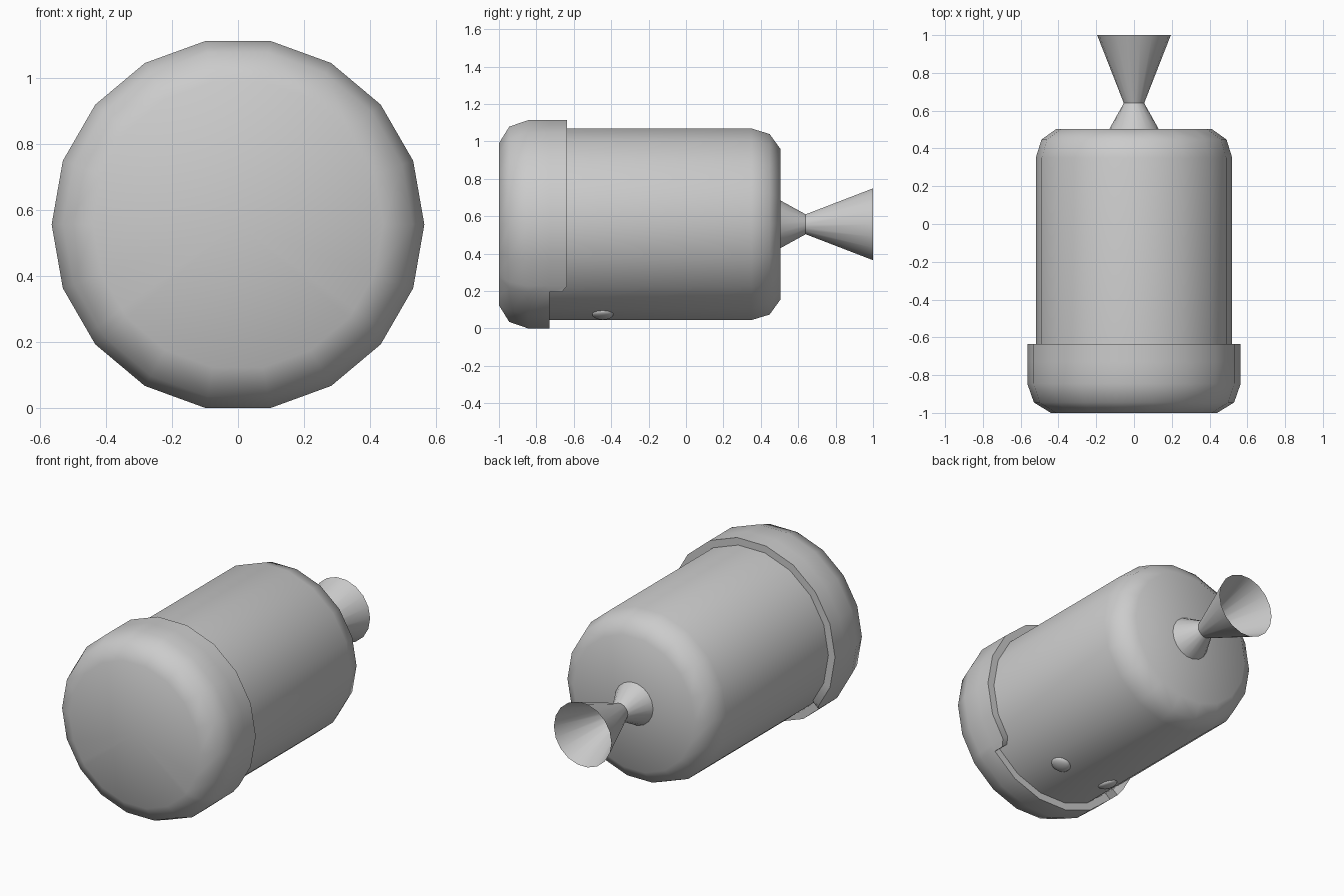
import bpy, bmesh, math
from mathutils import Matrix, Vector

if "Cube" in bpy.data.objects:
    bpy.data.objects.remove(bpy.data.objects["Cube"])

SIDES = 18
CZ = 0.557          # height of the long axis


def unit(deg):
    a = math.radians(deg)
    return Vector((math.cos(a), math.sin(a)))


def loft(name, columns, profile_of, angle=45):
    """Sweep a (radius, y) profile round the y axis; each column may have its own profile."""
    bm = bmesh.new()
    grid = []
    for col in columns:
        d = col[0]
        grid.append([bm.verts.new((d.x * r, y, CZ + d.y * r)) for r, y in profile_of(col)])
    for i, a in enumerate(grid):
        b = grid[(i + 1) % len(grid)]
        for j in range(len(a) - 1):
            bm.faces.new((a[j], a[j + 1], b[j + 1], b[j]))
    bmesh.ops.remove_doubles(bm, verts=bm.verts, dist=1e-5)
    bmesh.ops.recalc_face_normals(bm, faces=bm.faces)
    return finish(name, bm, angle)


def finish(name, bm, angle=45):
    me = bpy.data.meshes.new(name)
    bm.to_mesh(me)
    bm.free()
    ob = bpy.data.objects.new(name, me)
    bpy.context.collection.objects.link(ob)
    bpy.ops.object.select_all(action='DESELECT')
    ob.select_set(True)
    bpy.context.view_layer.objects.active = ob
    bpy.ops.object.shade_smooth_by_angle(angle=math.radians(angle))
    return ob


ring = [(unit(i * 360 / SIDES),) for i in range(SIDES)]

# Main tank with rounded rear
loft("tank_body", ring, lambda c: [
    (0.52, -0.75), (0.52, 0.35), (0.49, 0.447), (0.41, 0.504), (0, 0.504)])

# Engine nozzle: open hourglass
loft("engine_nozzle", ring, lambda c: [
    (0.13, 0.504), (0.054, 0.64), (0.195, 1.0)], angle=40)

# Front cap: rear rim is cut shorter along the lower five facets, with chamfered steps
BACK, STEP, SHORT = -0.635, -0.665, -0.73
cols = [(unit(-40), SHORT), (unit(-40), STEP), (unit(-40).lerp(unit(-20), 0.2), BACK)]
cols += [(unit(d), BACK) for d in range(-20, 201, 20)]
cols += [(unit(220).lerp(unit(200), 0.2), BACK), (unit(220), STEP), (unit(220), SHORT)]
cols += [(unit(d), SHORT) for d in range(240, 301, 20)]
loft("front_cap", cols, lambda c: [
    (0, -1.0), (0.44, -1.0), (0.53, -0.945), (0.565, -0.845),
    (0.565, SHORT), (0.565, c[1]), (0.518, c[1])])

# Pair of flattened domes on the underside facets
for side, deg in (("right", -70), ("left", -110)):
    bm = bmesh.new()
    bmesh.ops.create_uvsphere(bm, u_segments=18, v_segments=10, radius=1)
    d = unit(deg)
    n = Vector((d.x, 0, d.y))
    rot = n.to_track_quat('Z', 'Y').to_matrix().to_4x4()
    place = Matrix.Translation(Vector((0, 0, CZ)) + n * 0.512)
    bm.transform(place @ rot @ Matrix.Diagonal((0.057, 0.057, 0.024, 1)))
    bm.transform(Matrix.Translation((0, -0.445, 0)))
    finish("underside_dome_" + side, bm, 60)
